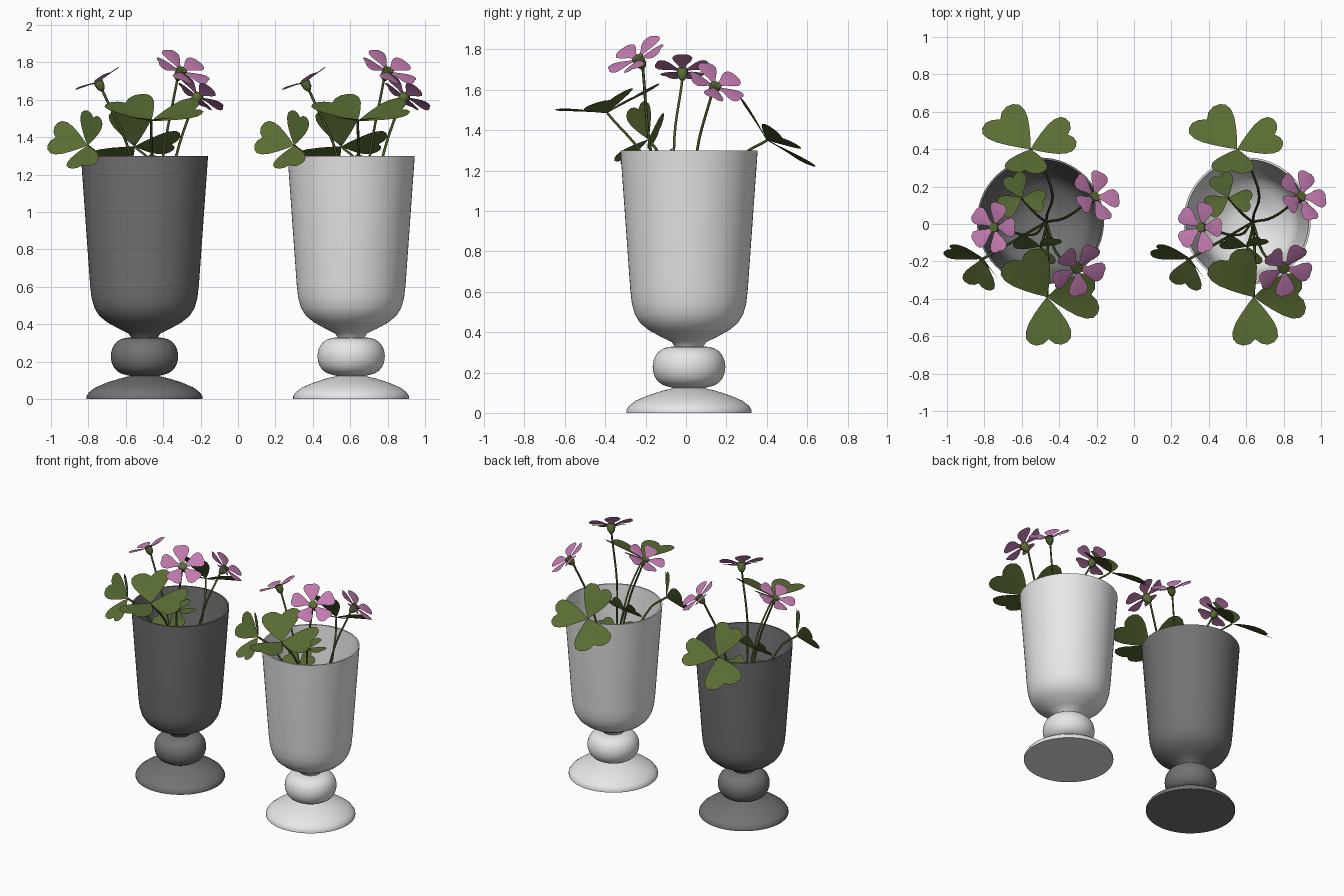
import bpy, bmesh, math
from mathutils import Vector, Matrix

cube = bpy.data.objects.get("Cube")
if cube:
    bpy.data.objects.remove(cube, do_unlink=True)


def material(name, rgb):
    m = bpy.data.materials.new(name)
    m.use_nodes = True
    m.diffuse_color = (*rgb, 1)
    bsdf = next(n for n in m.node_tree.nodes if n.type == 'BSDF_PRINCIPLED')
    bsdf.inputs["Base Color"].default_value = (*rgb, 1)
    return m


DARK = material("dark_grey_glaze", (0.17, 0.17, 0.17))
WHITE = material("white_glaze", (0.8, 0.8, 0.8))
LEAF = material("leaf_green", (0.1, 0.15, 0.033))
STEM = material("stem_green", (0.06, 0.095, 0.02))
PINK = material("petal_pink", (0.55, 0.2, 0.44))

VASES = {"left": Vector((0.605, 0.015, 0)), "right": Vector((-0.5, 0.015, 0))}
SHIFT = {"left": Vector((1.105, 0, 0)), "right": Vector((0, 0, 0))}


def to_mesh(bm, name, mat):
    me = bpy.data.meshes.new(name)
    bm.to_mesh(me)
    bm.free()
    me.materials.append(mat)
    return me


def add(name, me, matrix=Matrix(), sharp=40):
    ob = bpy.data.objects.new(name, me)
    bpy.context.collection.objects.link(ob)
    ob.matrix_world = matrix
    bpy.ops.object.select_all(action='DESELECT')
    ob.select_set(True)
    bpy.context.view_layer.objects.active = ob
    bpy.ops.object.shade_smooth_by_angle(angle=math.radians(sharp))
    return ob


def add_pair(name, me, matrix=Matrix(), sharp=40):
    """One copy of a plant part for each vase."""
    for side, off in SHIFT.items():
        add(f"{side}_{name}", me, Matrix.Translation(off) @ matrix, sharp)


def lathe(profile, steps):
    bm = bmesh.new()
    vs = [bm.verts.new((r, 0, z)) for r, z in profile]
    edges = [bm.edges.new(p) for p in zip(vs, vs[1:])]
    bmesh.ops.spin(bm, geom=vs + edges, cent=(0, 0, 0), axis=(0, 0, 1),
                   angle=math.tau, steps=steps)
    bmesh.ops.remove_doubles(bm, verts=bm.verts, dist=0.0005)
    bmesh.ops.recalc_face_normals(bm, faces=bm.faces)
    return bm


def sheet(bm, outline, frame, length, fold, droop):
    """Thin symmetrical blade: strips from its midline to its outline."""
    notch = outline[-1][0]

    def vert(u, v):
        z = fold * abs(v) + droop * u * u
        return bm.verts.new(frame @ Vector((u * length, v * length, z * length)))

    mids = [vert(min(u, notch), 0) for u, v in outline]
    for s in (1, -1):
        outs = [vert(u, s * v) for u, v in outline]
        for i in range(len(outline) - 1):
            loop = [mids[i], outs[i], outs[i + 1], mids[i + 1]]
            bm.faces.new(loop if s < 0 else loop[::-1])
    bmesh.ops.remove_doubles(bm, verts=bm.verts, dist=0.0004)


# Goblet vases: foot, bead and thin-walled cup in one turned profile
foot = [(0, 0), (0.31, 0), (0.31, 0.015), (0.297, 0.035), (0.265, 0.06),
        (0.2, 0.088), (0.13, 0.11), (0.075, 0.123)]
bead = [(0.07 + 0.11 * math.sin(a) ** 0.75, 0.228 - 0.1 * math.cos(a))
        for a in [math.pi * i / 14 for i in range(1, 14)]]
cup = [(0.072, 0.33), (0.085, 0.35), (0.14, 0.377), (0.2, 0.41), (0.242, 0.445),
       (0.268, 0.487), (0.283, 0.54), (0.291, 0.61), (0.34, 1.3)]
inside = [(r - 0.012, z + 0.01) for r, z in cup[-2:0:-1]]
profile = foot + bead + cup + [(0.329, 1.3)] + inside + [(0, 0.365)]
for side, mat in (("left", WHITE), ("right", DARK)):
    add(f"{side}_vase", to_mesh(lathe(profile, 64), "vase", mat),
        Matrix.Translation(VASES[side]))

# Stems: tapered-free tubes rising from the cup's floor
ROOT = Vector((-0.47, 0.01, 0.5))


def stem(name, rim, tip):
    cu = bpy.data.curves.new(name, 'CURVE')
    cu.dimensions = '3D'
    cu.bevel_depth = 0.007
    cu.bevel_resolution = 1
    cu.resolution_u = 6
    sp = cu.splines.new('BEZIER')
    sp.bezier_points.add(2)
    for p, co in zip(sp.bezier_points, (ROOT, Vector(rim), Vector(tip))):
        p.co = co
        p.handle_left_type = p.handle_right_type = 'AUTO'
    helper = bpy.data.objects.new(name, cu)
    bpy.context.collection.objects.link(helper)
    me = bpy.data.meshes.new_from_object(
        helper.evaluated_get(bpy.context.evaluated_depsgraph_get()))
    bpy.data.objects.remove(helper)
    me.materials.clear()
    me.materials.append(STEM)
    add_pair(name, me, sharp=80)


# Flowers: five petals around a green cup
PETAL = [(0.08, 0.04), (0.35, 0.15), (0.6, 0.31), (0.8, 0.37), (0.93, 0.31),
         (1.0, 0.17), (0.99, 0)]
bm = bmesh.new()
for k in range(5):
    turn = Matrix.Rotation(math.radians(90 + 72 * k), 4, 'Z')
    lift = Matrix.Rotation(math.radians(-20), 4, 'Y')
    sheet(bm, PETAL, turn @ lift, 1, -0.12, -0.14)
petals = to_mesh(bm, "petals", PINK)
calyx = to_mesh(lathe([(0, -0.36), (0.09, -0.33), (0.17, -0.2), (0.2, 0.0),
                       (0.19, 0.1), (0.1, 0.13), (0, 0.06)], 10), "calyx", LEAF)

FLOWERS = [  # centre, facing, petal length, stem at the rim
    ((-0.745, -0.018, 1.69), (-0.45, 0, 0.89), 0.137, (-0.575, -0.06, 1.3)),
    ((-0.305, -0.235, 1.75), (0.4, -0.45, 0.8), 0.155, (-0.4, -0.175, 1.3)),
    ((-0.215, 0.145, 1.615), (0.55, 0.38, 0.75), 0.146, (-0.33, 0.055, 1.3)),
]
for i, (c, n, size, rim) in enumerate(FLOWERS, 1):
    c, n = Vector(c), Vector(n).normalized()
    m = (Matrix.Translation(c) @ n.to_track_quat('Z', 'Y').to_matrix().to_4x4()
         @ Matrix.Scale(size, 4))
    add_pair(f"flower_{i}_petals", petals, m, 60)
    add_pair(f"flower_{i}_calyx", calyx, m, 60)
    stem(f"flower_{i}_stem", rim, c - n * size * 0.3)

# Clover leaves: three heart-shaped leaflets each
HEART = [(0, 0), (0.15, 0.13), (0.35, 0.28), (0.55, 0.41), (0.73, 0.48),
         (0.88, 0.48), (0.98, 0.4), (1.03, 0.27), (1.0, 0.12), (0.9, 0)]
LEAVES = {  # centre, stem at the rim, (reach, facing) of each leaflet
    "back_leaf": ((-0.553, 0.4, 1.35), (-0.47, 0.27, 1.26), [
        ((-0.18, 0.18, -0.1), (0, 0.45, 0.9)),
        ((0.22, 0.09, 0.02), (-0.1, 0.5, 0.8)),
        ((-0.03, -0.12, 0.2), (0, 0.85, 0.5))]),
    "front_leaf": ((-0.465, -0.39, 1.485), (-0.46, -0.2, 1.25), [
        ((-0.15, 0.21, 0.12), (0, -0.45, 0.85)),
        ((0.01, -0.25, 0.02), (0, 0.1, 1)),
        ((0.26, 0.01, 0.08), (-0.3, -0.4, 0.85))]),
    "side_leaf": ((-0.805, -0.185, 1.355), (-0.71, -0.13, 1.27), [
        ((-0.19, 0.05, 0.05), (-0.2, -0.85, 0.4)),
        ((0.03, -0.06, 0.165), (-0.6, -0.65, 0.1)),
        ((-0.03, -0.15, -0.11), (-0.3, -0.5, 0.8))]),
    "small_back_leaf": ((-0.6, 0.14, 1.2), (-0.54, 0.07, 1.0), [
        ((-0.05, 0.12, 0.02), (0, 0, 1)),
        ((0.12, -0.02, 0.02), (0, 0, 1)),
        ((-0.11, -0.06, 0.02), (0, 0, 1))]),
    "small_front_leaf": ((-0.5, -0.12, 1.2), (-0.48, -0.06, 1.0), [
        ((-0.13, 0.03, 0.04), (0, -0.8, 0.5)),
        ((0.08, 0.04, 0.08), (0.2, -0.8, 0.5)),
        ((0.03, -0.1, -0.06), (0, -0.5, 0.8))]),
}
for name, (c, rim, leaflets) in LEAVES.items():
    bm = bmesh.new()
    for reach, facing in leaflets:
        x = Vector(reach).normalized()
        y = Vector(facing).cross(x).normalized()
        frame = Matrix((x, y, x.cross(y))).transposed().to_4x4()
        frame.translation = Vector(c)
        sheet(bm, HEART, frame, Vector(reach).length, 0.1, -0.04)
    add_pair(name, to_mesh(bm, name, LEAF), sharp=60)
    stem(f"{name}_stem", rim, c)
